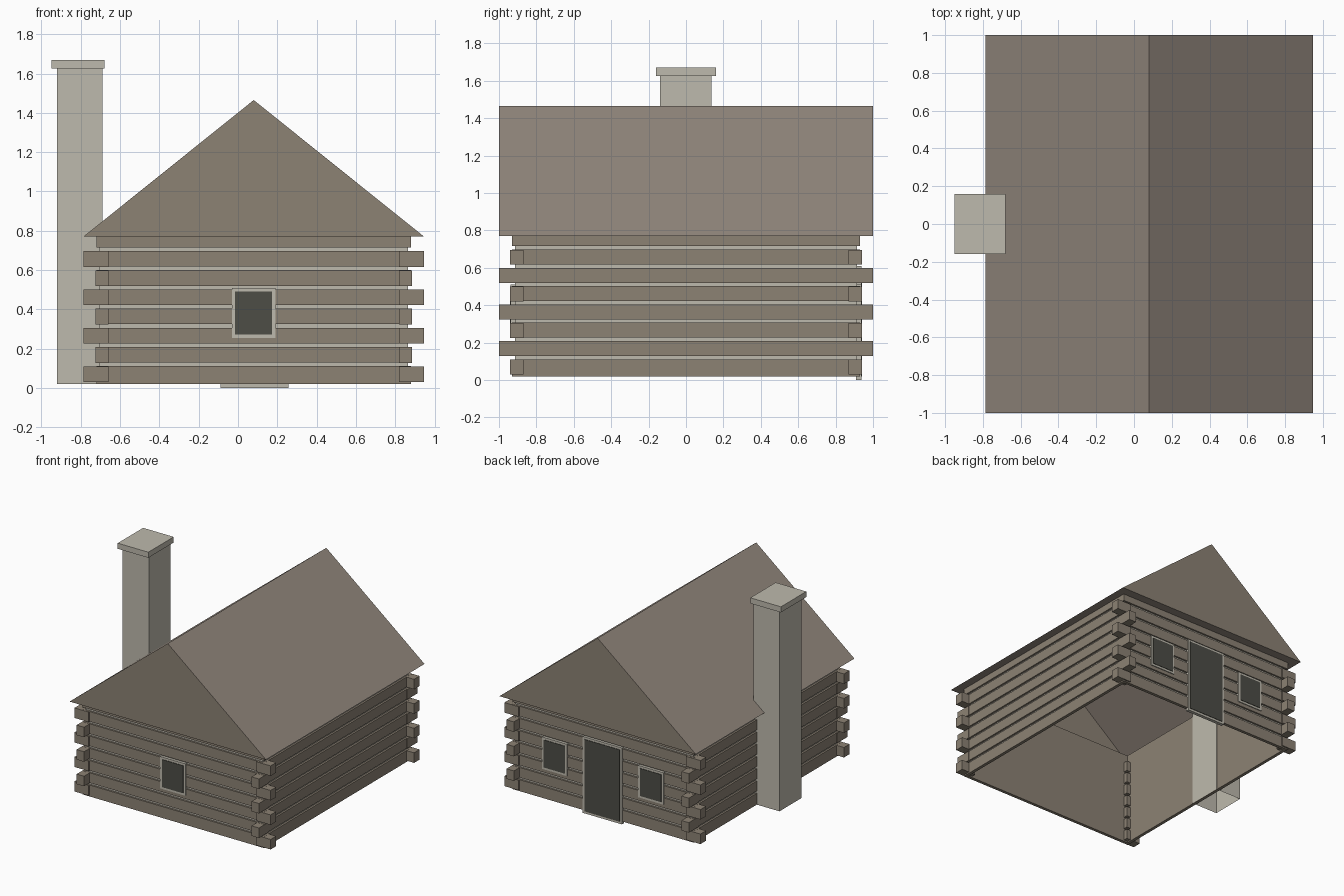
import bpy, bmesh

cube = bpy.data.objects.get("Cube")
if cube:
    bpy.data.objects.remove(cube, do_unlink=True)


def material(name, rgb):
    m = bpy.data.materials.new(name)
    m.use_nodes = True
    m.diffuse_color = (*rgb, 1)
    bsdf = next(n for n in m.node_tree.nodes if n.type == 'BSDF_PRINCIPLED')
    bsdf.inputs["Base Color"].default_value = (*rgb, 1)
    return m


LOG = material("log brown", (0.262, 0.223, 0.174))
ROOF = material("roof brown", (0.287, 0.242, 0.205))
STONE = material("pale stone", (0.515, 0.491, 0.418))
GLASS = material("dark opening", (0.074, 0.074, 0.061))

CX = 0.08                 # centre of the house in x
HX, HY = 0.80, 0.93       # half size of the log walls
EAVE, RIDGE = 0.77, 1.465
PITCH = 0.0978            # height of one log course


def finish(name, bm, *mats):
    mesh = bpy.data.meshes.new(name)
    bm.to_mesh(mesh)
    bm.free()
    for m in mats:
        mesh.materials.append(m)
    obj = bpy.data.objects.new(name, mesh)
    bpy.context.collection.objects.link(obj)
    return obj


def add_box(bm, x, y, z):
    """Add a box given (low, high) pairs; returns its vertices."""
    verts = bmesh.ops.create_cube(bm, size=1)["verts"]
    for v in verts:
        for i, (a, b) in enumerate((x, y, z)):
            v.co[i] = (a + b) / 2 + v.co[i] * (b - a)
    return verts


def box(name, mat, x, y, z, open_bottom=False):
    bm = bmesh.new()
    add_box(bm, sorted(x), sorted(y), sorted(z))
    if open_bottom:
        bm.normal_update()
        under = [f for f in bm.faces if f.normal.z < -0.9]
        bmesh.ops.delete(bm, geom=under, context='FACES_ONLY')
    return finish(name, bm, mat)


def ring(bm, hx, hy, z):
    return [bm.verts.new((CX + sx * hx, sy * hy, z))
            for sx, sy in ((-1, -1), (1, -1), (1, 1), (-1, 1))]


# Log walls: stepped profile lofted around the house, with a plain inside
levels = [(0.025, EAVE, 0), (0.025, 0.02, 0)]   # inset, height, chinking flag
z = 0.02
for i in range(8):
    top = EAVE if i == 7 else 0.111 + i * PITCH
    levels += [(0, z, 0), (0, top, 0)]
    if i < 7:
        z = top + 0.018
        levels += [(0.015, top, 0), (0.015, z, 1)]
bm = bmesh.new()
rings = [ring(bm, HX - d, HY - d, h) for d, h, _ in levels]
for lower, upper, (_, _, chink) in zip(rings, rings[1:], levels[1:]):
    for k in range(4):
        n = (k + 1) % 4
        f = bm.faces.new((lower[k], lower[n], upper[n], upper[k]))
        f.material_index = chink
finish("log_walls", bm, LOG, STONE)

# Crossed log ends at the four corners, alternating direction
bm = bmesh.new()
for sx in (-1, 1):
    for sy in (-1, 1):
        for i in range(7):
            along_x = i % 2 == 0
            x_out, y_out = (0.866, 0.94) if along_x else (0.805, 1.0)
            xs = sorted((CX + sx * 0.74, CX + sx * x_out))
            ys = sorted((sy * 0.87, sy * y_out))
            z0 = 0.03 + i * PITCH
            add_box(bm, xs, ys, (z0, z0 + 0.08))
finish("log_ends", bm, LOG)

# Roof: two slopes, two gables and a soffit ring, open to the inside
bm = bmesh.new()
eave = ring(bm, 0.867, 1.0, EAVE)
inner = ring(bm, HX - 0.025, HY - 0.025, EAVE)
front, back = (bm.verts.new((CX, y, RIDGE)) for y in (-1, 1))
a, b, c, d = eave
bm.faces.new((a, front, back, d))
bm.faces.new((b, c, back, front))
for gable in ((a, b, front), (c, d, back)):
    bm.faces.new(gable).material_index = 1
for k in range(4):
    n = (k + 1) % 4
    bm.faces.new((eave[k], inner[k], inner[n], eave[n]))
finish("roof", bm, ROOF, LOG)

# Chimney on the outside of one wall
box("chimney", STONE, (-0.92, -0.69), (-0.14, 0.135), (0.02, 1.63), True)
box("chimney_cap", STONE, (-0.95, -0.68), (-0.16, 0.16), (1.625, 1.67))


def opening(name, x, half, z0, z1, side, sill):
    """Pale frame with a thin dark plate on it."""
    box(name + "_frame", STONE, (x - half, x + half),
        (side * 0.91, side * 0.937), (z0, z1))
    h = half - 0.017
    box(name + "_panel", GLASS, (x - h, x + h),
        (side * 0.934, side * 0.941), (z0 + sill, z1 - 0.018))


# Windows and door
opening("front_window", CX, 0.111, 0.255, 0.51, -1, 0.017)
for label, offset in (("left", 0.425), ("right", -0.425)):
    opening("back_window_" + label, CX + offset, 0.111, 0.255, 0.51, 1, 0.017)
opening("back_door", CX + 0.003, 0.173, 0.0, 0.61, 1, 0.018)
